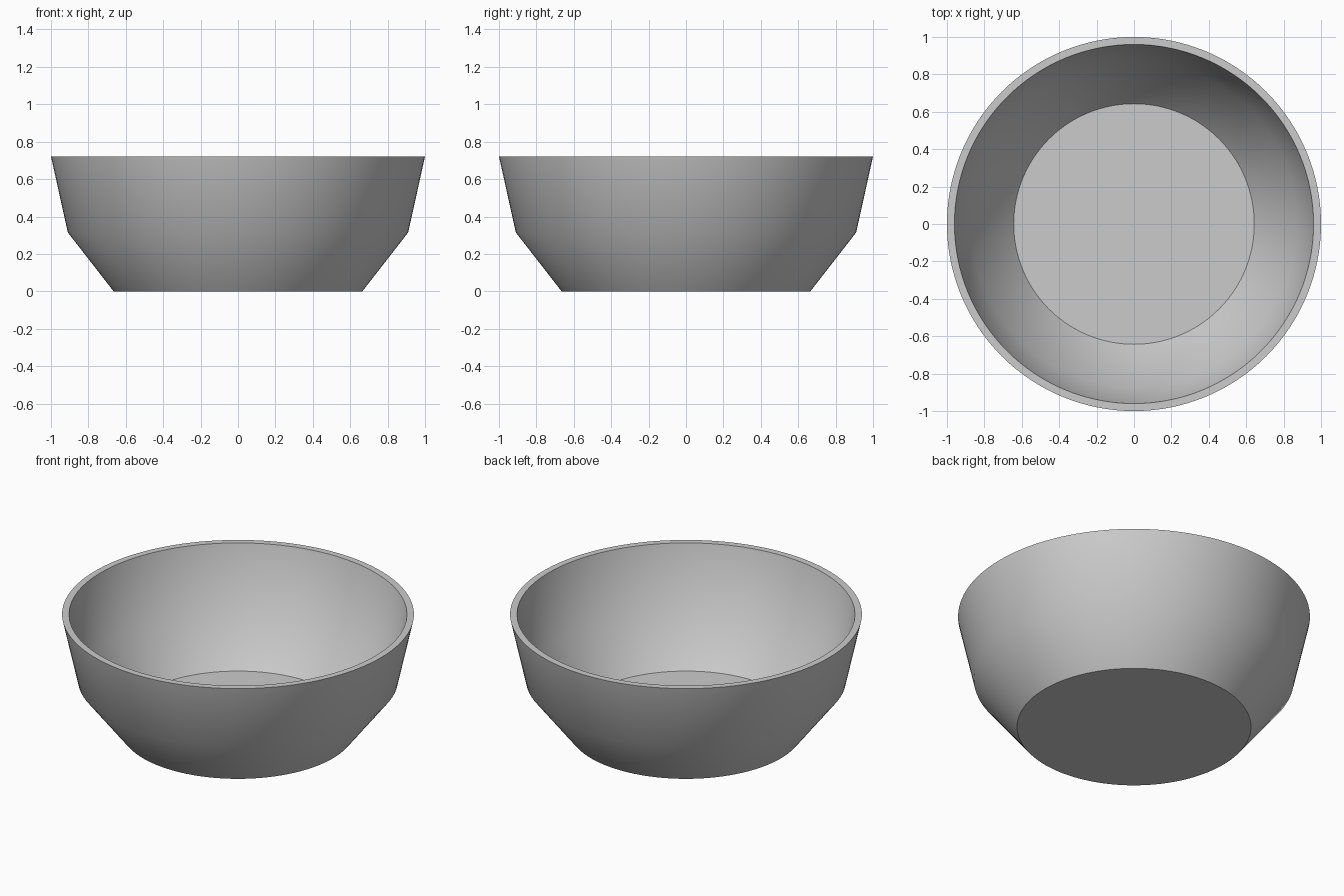
import bpy
import bmesh
import math

cube = bpy.data.objects.get("Cube")
if cube:
    bpy.data.objects.remove(cube, do_unlink=True)

SEGMENTS = 128

# Plain grey ceramic
grey = bpy.data.materials.new("grey ceramic")
grey.use_nodes = True
colour = (0.6, 0.6, 0.6, 1)
grey.diffuse_color = colour
grey.node_tree.nodes["Principled BSDF"].inputs["Base Color"].default_value = colour

# Closed wall section: underside, outer wall, rim, inner wall, floor
profile = [(0.665, 0), (0.91, 0.315), (1, 0.722),
           (0.96, 0.722), (0.873, 0.335), (0.643, 0.066)]

bm = bmesh.new()
rings = []
for radius, z in profile:
    ring = []
    for i in range(SEGMENTS):
        a = math.tau * i / SEGMENTS
        ring.append(bm.verts.new((radius * math.cos(a), radius * math.sin(a), z)))
    rings.append(ring)

# Walls and rim
for low, high in zip(rings, rings[1:]):
    for i in range(SEGMENTS):
        j = (i + 1) % SEGMENTS
        bm.faces.new((low[i], low[j], high[j], high[i]))

# Flat underside and inner floor
bm.faces.new(rings[0][::-1])
bm.faces.new(rings[-1])

mesh = bpy.data.meshes.new("bowl")
bm.to_mesh(mesh)
bm.free()
mesh.materials.append(grey)
bowl = bpy.data.objects.new("bowl", mesh)
bpy.context.collection.objects.link(bowl)

# Smooth walls, crisp rim and base edges
bpy.ops.object.select_all(action="DESELECT")
bowl.select_set(True)
bpy.context.view_layer.objects.active = bowl
bpy.ops.object.shade_smooth_by_angle(angle=math.radians(30))
